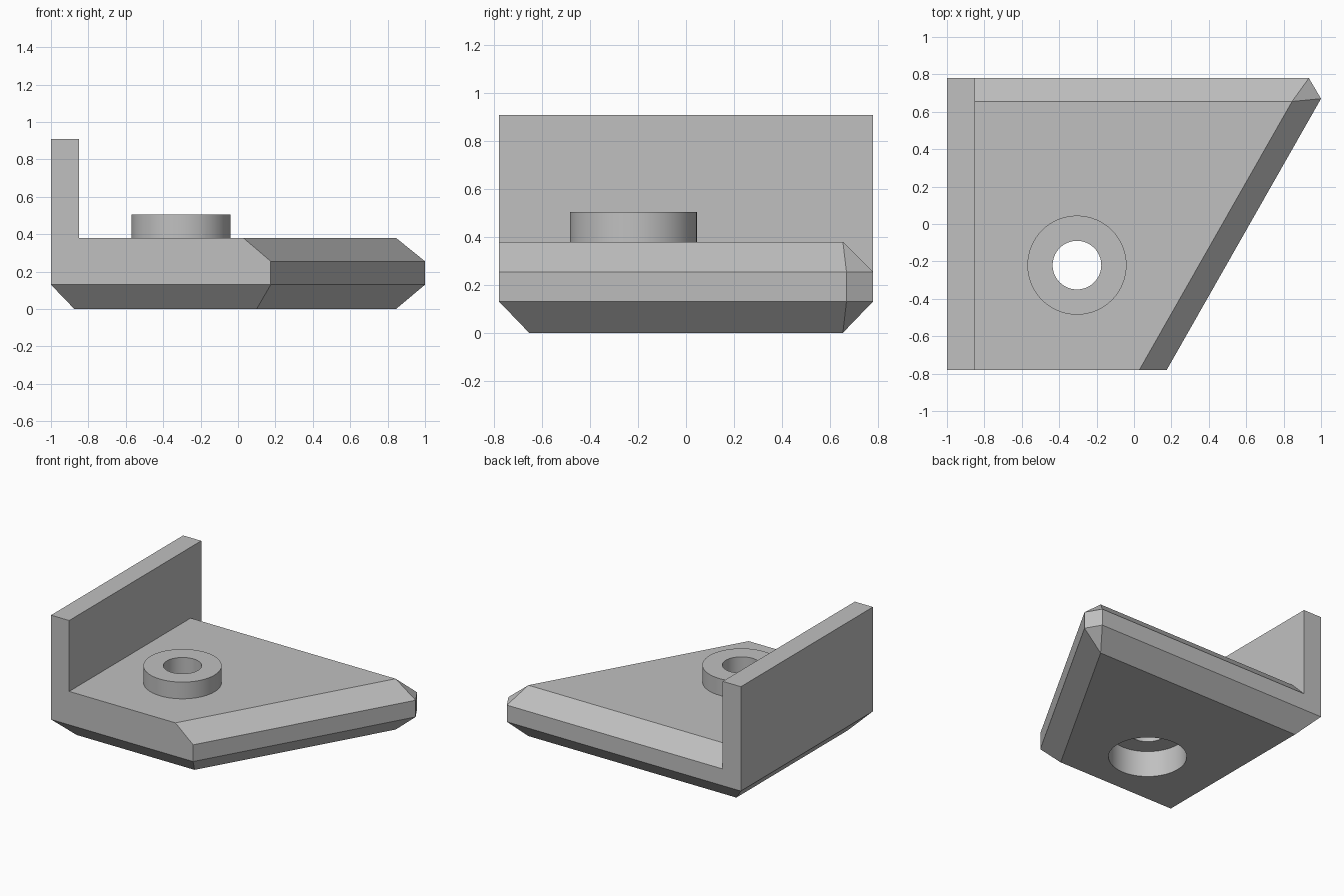
import bpy
import bmesh
from mathutils import Vector

default = bpy.data.objects.get("Cube")
if default:
    bpy.data.objects.remove(default, do_unlink=True)

grey = bpy.data.materials.new("plain grey")
grey.use_nodes = True
colour = (0.53, 0.53, 0.53, 1)
grey.diffuse_color = colour
grey.node_tree.nodes["Principled BSDF"].inputs["Base Color"].default_value = colour

BACK, THICK, LOW, HIGH, INSET = 0.78, 0.38, 0.13, 0.255, 0.125


def make_object(name, bm):
    bmesh.ops.recalc_face_normals(bm, faces=bm.faces[:])
    mesh = bpy.data.meshes.new(name)
    bm.to_mesh(mesh)
    bm.free()
    mesh.materials.append(grey)
    obj = bpy.data.objects.new(name, mesh)
    bpy.context.collection.objects.link(obj)
    return obj


def extrude(points, along):
    """Solid prism from a planar outline."""
    bm = bmesh.new()
    face = bm.faces.new([bm.verts.new(p) for p in points])
    new = bmesh.ops.extrude_face_region(bm, geom=[face])["geom"]
    verts = [v for v in new if isinstance(v, bmesh.types.BMVert)]
    bmesh.ops.translate(bm, verts=verts, vec=along)
    bmesh.ops.recalc_face_normals(bm, faces=bm.faces[:])
    return bm


def slice_off(bm, a, b, c):
    """Cut along the plane through three points, keeping the wall's side."""
    a, b, c = Vector(a), Vector(b), Vector(c)
    normal = (b - a).cross(c - a).normalized()
    if normal.dot(Vector((-0.7, 0, 0.2)) - a) > 0:
        normal.negate()
    cut = bmesh.ops.bisect_plane(
        bm, geom=bm.verts[:] + bm.edges[:] + bm.faces[:], dist=1e-5,
        plane_co=a, plane_no=normal, clear_outer=True)["geom_cut"]
    rim = [e for e in cut if isinstance(e, bmesh.types.BMEdge)]
    bmesh.ops.holes_fill(bm, edges=rim, sides=0)


def combine(target, name, bm, operation):
    tool = make_object(name, bm)
    tool.hide_render = True
    mod = target.modifiers.new(name, "BOOLEAN")
    mod.operation, mod.object, mod.solver = operation, tool, "EXACT"
    bpy.ops.object.select_all(action="DESELECT")
    bpy.context.view_layer.objects.active = target
    target.select_set(True)
    bpy.ops.object.modifier_apply(modifier=name)
    bpy.data.objects.remove(tool, do_unlink=True)


def cylinder(radius, bottom, top):
    bm = bmesh.new()
    bmesh.ops.create_cone(bm, cap_ends=True, segments=64, radius1=radius,
                          radius2=radius, depth=top - bottom)
    bmesh.ops.translate(bm, verts=bm.verts[:],
                        vec=(-0.305, -0.22, (top + bottom) / 2))
    return bm


# Plate and upright wall as one L-shaped profile
profile = [(-1, 0), (1.1, 0), (1.1, THICK), (-0.85, THICK), (-0.85, 0.91), (-1, 0.91)]
body = extrude([(x, -BACK, z) for x, z in profile], (0, 2 * BACK, 0))

# Slanted side and clipped tip
near, far, tip = (0.175, -BACK), (1, 0.67), (0.935, BACK)
peak = (0.845, BACK - INSET)
for a, b in ((near, far), (far, tip)):
    slice_off(body, (*a, LOW), (*b, LOW), (*a, HIGH))
    slice_off(body, (*a, HIGH), (*b, HIGH), (*peak, THICK))
    slice_off(body, (*a, LOW), (*b, LOW), (*peak, 0))

# Bottom bevels along the front, back and wall
for side in (-1, 1):
    y = side * BACK
    slice_off(body, (-1, y, LOW), (0, y, LOW), (0, y - side * INSET, 0))
slice_off(body, (-1, 0, LOW), (-1, 0.5, LOW), (-1 + INSET, 0, 0))
bracket = make_object("wedge_bracket", body)

# Top bevel along the back, ending at the wall
d = 0.1
bevel = [(-0.85, BACK - INSET - d, THICK + d), (-0.85, BACK + d, HIGH - d),
         (-0.85, BACK + d, THICK + d)]
combine(bracket, "back_bevel", extrude(bevel, (2.2, 0, 0)), "DIFFERENCE")

# Raised boss, recess underneath and through hole
combine(bracket, "boss", cylinder(0.265, 0.3, 0.505), "UNION")
combine(bracket, "recess", cylinder(0.265, -0.1, 0.195), "DIFFERENCE")
combine(bracket, "hole", cylinder(0.13, 0.1, 0.7), "DIFFERENCE")

bpy.ops.object.shade_smooth_by_angle(angle=0.4)
